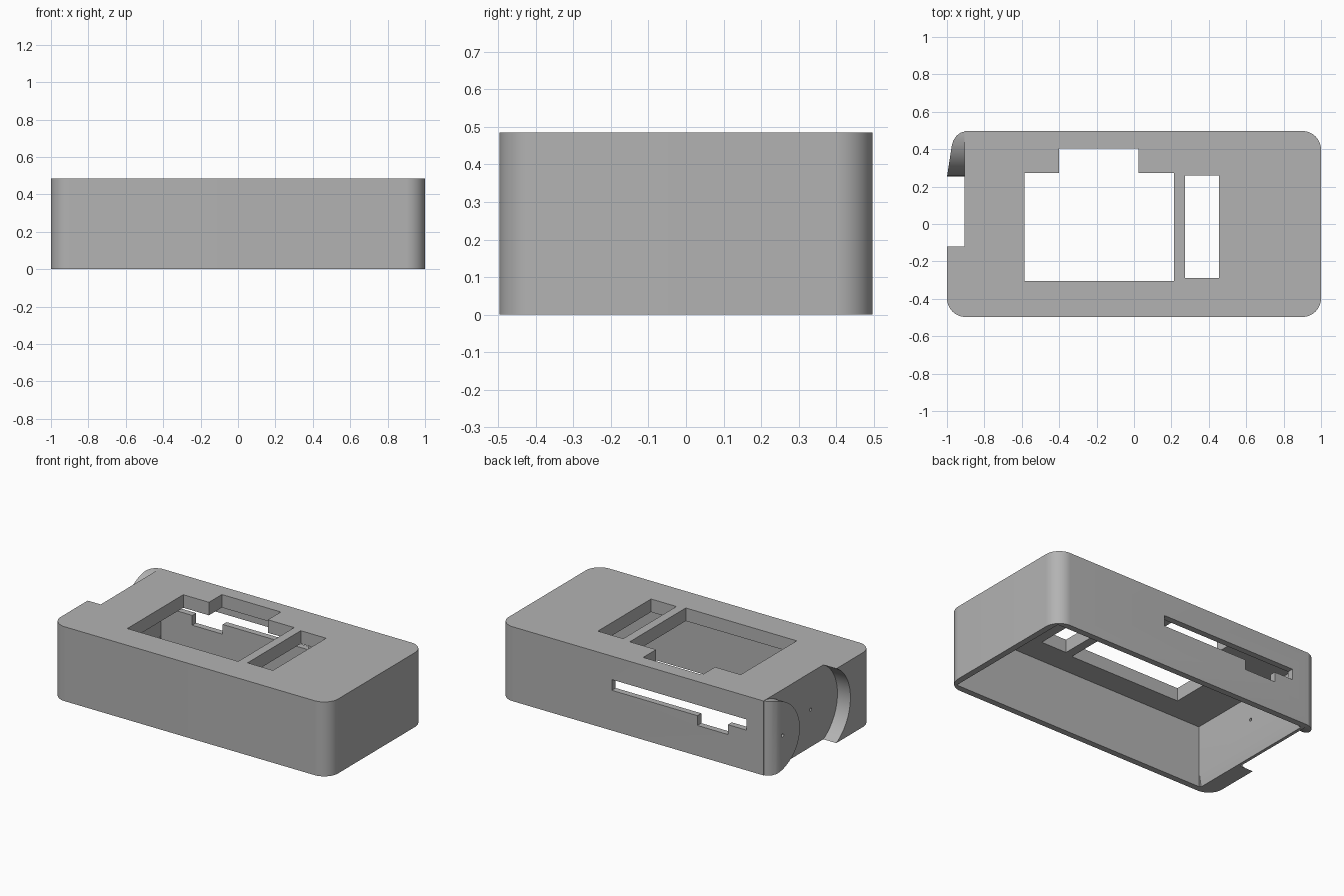
import bpy, bmesh, math
from mathutils import Matrix, Vector

if "Cube" in bpy.data.objects:
    bpy.data.objects.remove(bpy.data.objects["Cube"], do_unlink=True)

W, D, H = 1.0, 0.497, 0.485      # half width, half depth, height
MID = H / 2
RECESS_X = -0.907                # floor of the end recess

grey = bpy.data.materials.new("matte grey")
grey.use_nodes = True
grey.diffuse_color = (0.45, 0.45, 0.45, 1)
bsdf = grey.node_tree.nodes["Principled BSDF"]
bsdf.inputs["Base Color"].default_value = grey.diffuse_color
bsdf.inputs["Roughness"].default_value = 0.7


def make(name, bm):
    bmesh.ops.recalc_face_normals(bm, faces=bm.faces)
    mesh = bpy.data.meshes.new(name)
    bm.to_mesh(mesh)
    bm.free()
    mesh.materials.append(grey)
    obj = bpy.data.objects.new(name, mesh)
    bpy.context.collection.objects.link(obj)
    return obj


def prism(name, outline, z0, z1):
    bm = bmesh.new()
    face = bm.faces.new([bm.verts.new((x, y, z0)) for x, y in outline])
    ext = bmesh.ops.extrude_face_region(bm, geom=[face])["geom"]
    top = [v for v in ext if isinstance(v, bmesh.types.BMVert)]
    bmesh.ops.translate(bm, verts=top, vec=(0, 0, z1 - z0))
    return make(name, bm)


def box(name, x0, x1, y0, y1, z0, z1):
    return prism(name, [(x0, y0), (x1, y0), (x1, y1), (x0, y1)], z0, z1)


def x_cylinder(name, y, z, radius, x0, x1, sides=96):
    bm = bmesh.new()
    place = Matrix.Translation(((x0 + x1) / 2, y, z)) @ Matrix.Rotation(math.pi / 2, 4, "Y")
    bmesh.ops.create_cone(bm, cap_ends=True, segments=sides, radius1=radius,
                          radius2=radius, depth=x1 - x0, matrix=place)
    return make(name, bm)


def rounded_rect(hw, hd, r, steps=14):
    pts = []
    for i, (sx, sy) in enumerate([(1, 1), (-1, 1), (-1, -1), (1, -1)]):
        for k in range(steps + 1):
            a = math.pi / 2 * (i + k / steps)
            pts.append((sx * (hw - r) + r * math.cos(a), sy * (hd - r) + r * math.sin(a)))
    return pts


def combine(obj, tool, operation="DIFFERENCE"):
    tool.hide_render = True
    mod = obj.modifiers.new(operation.lower(), "BOOLEAN")
    mod.operation, mod.solver, mod.object = operation, "EXACT", tool
    bpy.ops.object.select_all(action="DESELECT")
    bpy.context.view_layer.objects.active = obj
    obj.select_set(True)
    bpy.ops.object.modifier_apply(modifier=mod.name)
    bpy.data.objects.remove(tool, do_unlink=True)


# Outer shell with rounded vertical corners
case = prism("case", rounded_rect(W, D, 0.1), 0, H)

# Hollow interior, open underneath, with a flared lower edge at the recessed end
combine(case, box("cavity", -0.875, 0.96, -0.457, 0.457, -0.1, 0.4))
flare = box("flare", -0.895, -0.8, -0.45, 0.45, -0.05, 0.08)
for v in flare.data.vertices:
    if v.co.x < -0.85 and v.co.z > 0:
        v.co.x = -0.874
combine(case, flare)

# Stepped display window and narrow side window in the top
combine(case, box("display_window", -0.585, 0.215, -0.305, 0.272, 0.35, 0.6))
combine(case, box("window_step", -0.40, 0.025, 0.2, 0.405, 0.35, 0.6))
combine(case, box("narrow_window", 0.272, 0.455, -0.29, 0.258, 0.35, 0.6))

# Port slot with lower notch in the back
combine(case, box("port_slot", -0.785, 0.187, 0.42, 0.6, 0.262, 0.332))
combine(case, box("port_notch", -0.65, -0.43, 0.42, 0.6, 0.198, 0.3))

# Recess at the right end with a round front boundary
combine(case, box("recess", -1.2, RECESS_X, -0.118, 0.7, -0.1, 0.6))
combine(case, x_cylinder("recess_round", 0.01, MID, 0.275, -1.2, RECESS_X + 0.0005))

# Round hinge cheek behind the recess, with a slightly slanted outer face
cheek = prism("hinge_cheek", [(-0.895, 0.2), (-1.008, 0.2), (-0.974, 0.42), (-0.966, 0.447),
                              (-0.95, 0.471), (-0.928, 0.488), (-0.9, 0.496), (-0.895, 0.496)],
              -0.01, H + 0.01)
combine(cheek, x_cylinder("cheek_round", 0.497, MID, MID - 0.0005, -1.2, -0.8), "INTERSECT")
combine(cheek, x_cylinder("cheek_pin_hole", 0.40, MID, 0.01, -1.2, -0.93, 24))
combine(case, x_cylinder("pin_hole", 0.01, MID, 0.01, -1.1, -0.8, 24))

for obj in (case, cheek):
    bpy.ops.object.select_all(action="DESELECT")
    bpy.context.view_layer.objects.active = obj
    obj.select_set(True)
    bpy.ops.object.shade_smooth_by_angle(angle=math.radians(25))
